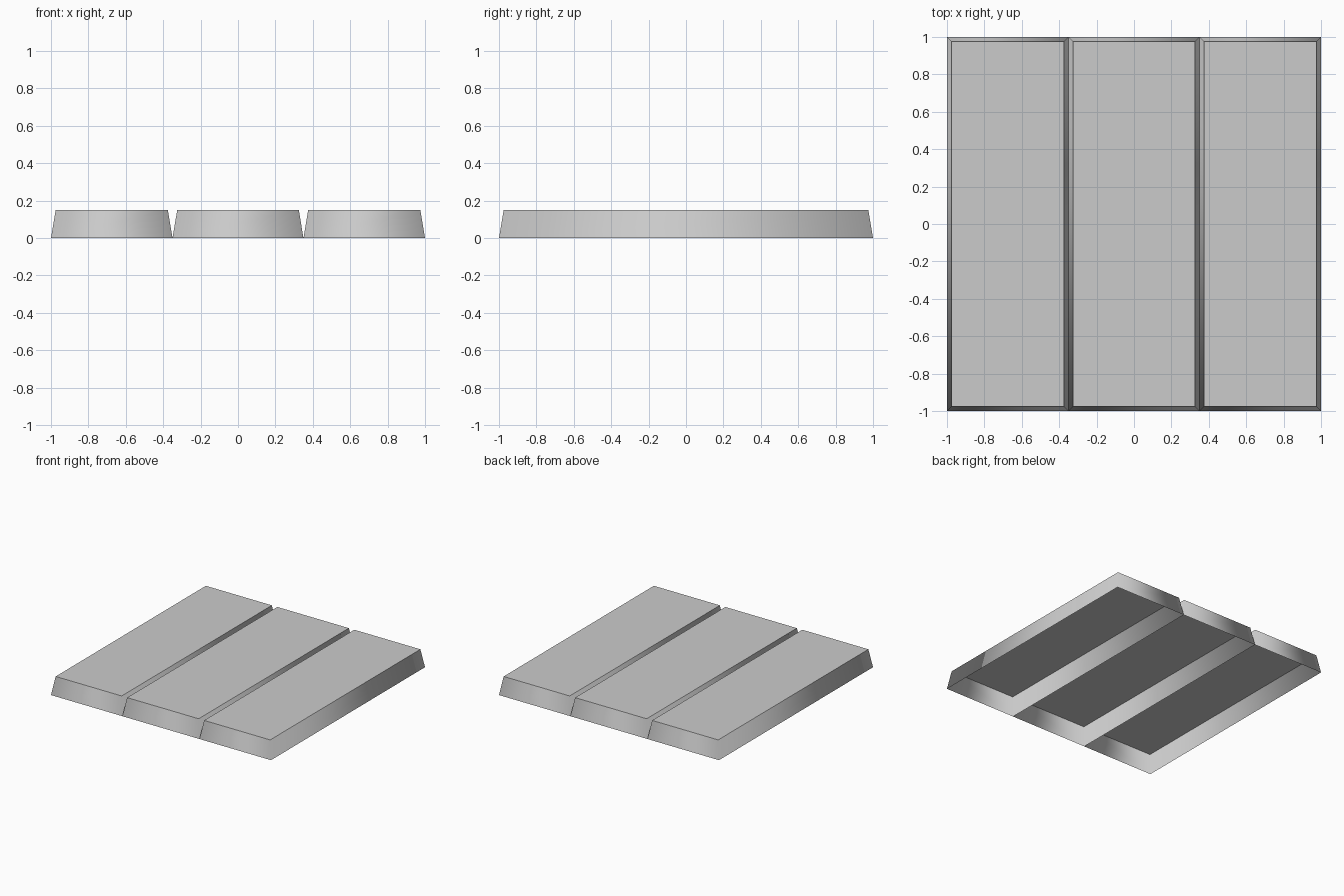
import bpy
import bmesh

cube = bpy.data.objects.get("Cube")
if cube:
    bpy.data.objects.remove(cube, do_unlink=True)

HEIGHT, TAPER, HALF = 0.15, 0.025, 1.0

grey = bpy.data.materials.new("plain_grey")
grey.use_nodes = True
colour = (0.6, 0.6, 0.6, 1)
grey.diffuse_color = colour
grey.node_tree.nodes["Principled BSDF"].inputs["Base Color"].default_value = colour


def plank(name, x0, x1):
    """Tapered board, hollow and open underneath."""
    bm = bmesh.new()

    def ring(inset, z):
        a, b, c = x0 + inset, x1 - inset, HALF - inset
        return [bm.verts.new((x, y, z)) for x, y in ((a, -c), (b, -c), (b, c), (a, c))]

    low, high = ring(0, 0), ring(TAPER, HEIGHT)
    top = bm.faces.new(high)
    for i in range(4):
        j = (i + 1) % 4
        bm.faces.new((low[i], low[j], high[j], high[i]))
    # Walls shade smoothly round the corners, the top stays crisp
    for face in bm.faces:
        face.smooth = True
    for edge in top.edges:
        edge.smooth = False
    mesh = bpy.data.meshes.new(name)
    bm.to_mesh(mesh)
    bm.free()
    mesh.materials.append(grey)
    obj = bpy.data.objects.new(name, mesh)
    bpy.context.collection.objects.link(obj)


# Three boards side by side
plank("right_plank", -1.0, -0.35)
plank("middle_plank", -0.35, 0.35)
plank("left_plank", 0.35, 1.0)
